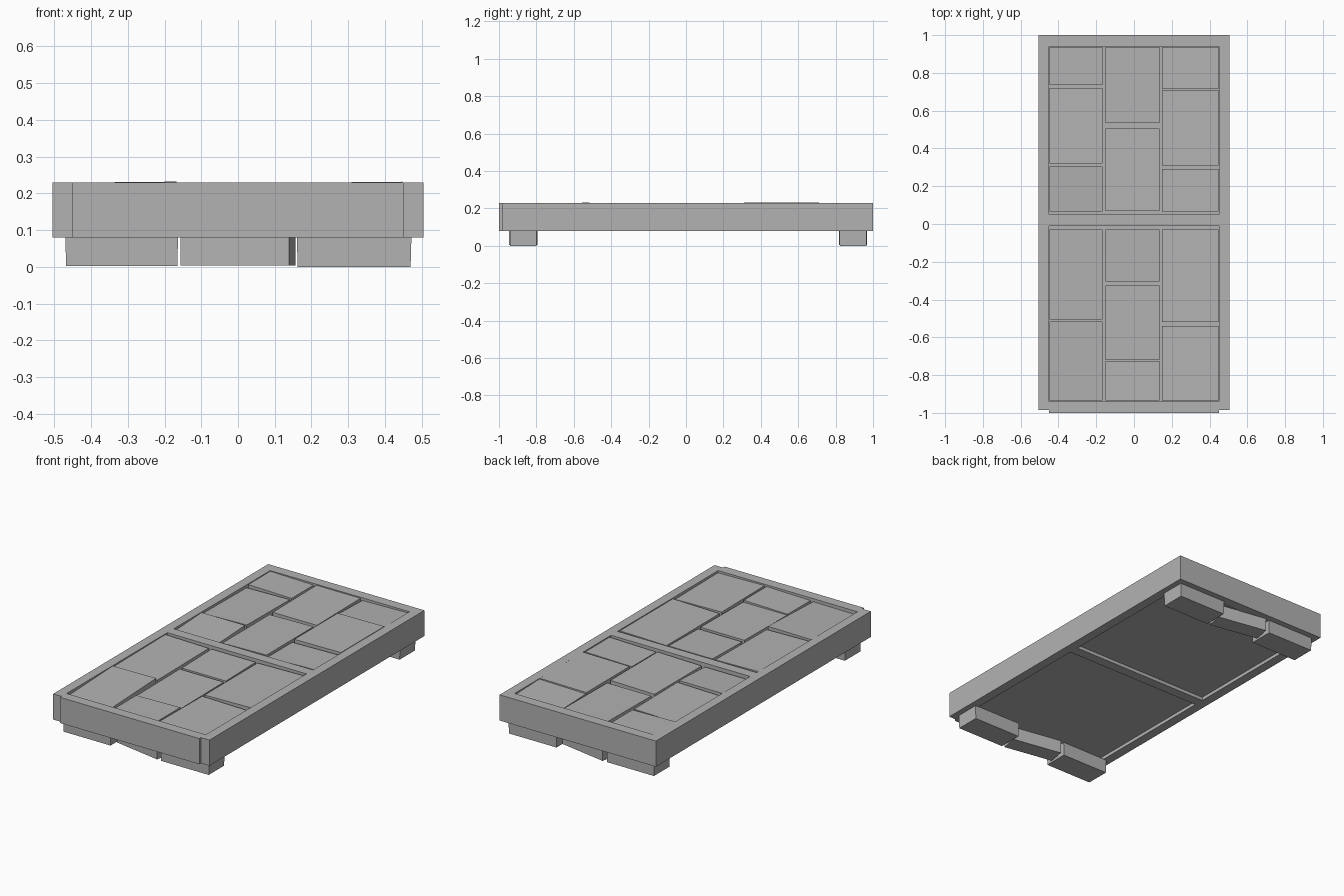
import bpy
import bmesh
import math
from mathutils import Matrix

if "Cube" in bpy.data.objects:
    bpy.data.objects.remove(bpy.data.objects["Cube"])

stone = bpy.data.materials.new("grey_stone")
stone.use_nodes = True
GREY = (0.45, 0.45, 0.45, 1)
stone.diffuse_color = GREY
stone.node_tree.nodes["Principled BSDF"].inputs["Base Color"].default_value = GREY


def block(name, x, y, z, slope=(0, 0), turn=0, taper=1):
    """Box over three ranges; the top may slope, the foot may taper or turn."""
    centre = [sum(r) / 2 for r in (x, y, z)]
    size = [r[1] - r[0] for r in (x, y, z)]
    bm = bmesh.new()
    bmesh.ops.create_cube(bm, size=1, matrix=Matrix.Diagonal((*size, 1)))
    for v in bm.verts:
        if v.co.z > 0:
            v.co.z += slope[0] * v.co.x + slope[1] * v.co.y
        else:
            v.co.x *= taper
            v.co.y *= taper
    mesh = bpy.data.meshes.new(name)
    bm.to_mesh(mesh)
    bm.free()
    mesh.materials.append(stone)
    obj = bpy.data.objects.new(name, mesh)
    obj.location = centre
    obj.rotation_euler.z = math.radians(turn)
    bpy.context.collection.objects.link(obj)
    return obj


# Outer frame and cross bar
FRAME_Z = (0.08, 0.23)
block("left_rail", (0.45, 0.505), (-0.985, 1), FRAME_Z)
block("right_rail", (-0.505, -0.45), (-0.985, 1), FRAME_Z)
block("front_rail", (-0.45, 0.45), (-1, -0.94), FRAME_Z)
block("back_rail", (-0.45, 0.45), (0.94, 1), FRAME_Z)
block("cross_bar", (-0.45, 0.45), (-0.01, 0.05), FRAME_Z)

# Recessed panels that carry the paving
block("front_panel", (-0.45, 0.45), (-0.94, -0.01), (0.10, 0.19))
block("back_panel", (-0.45, 0.45), (0.05, 0.94), (0.10, 0.19))

# Paving slabs: y range, top height, slope along x and y
RIGHT, MIDDLE, LEFT = (-0.448, -0.168), (-0.15, 0.135), (0.147, 0.448)
paving = {
    "right": (RIGHT, [
        (-0.935, -0.515, 0.222, 0.01, 0.04),
        (-0.505, -0.03, 0.222, -0.02, 0.01),
        (0.065, 0.305, 0.222, 0, 0.05),
        (0.32, 0.72, 0.219, 0.02, -0.01),
        (0.735, 0.938, 0.224, -0.02, 0)]),
    "middle": (MIDDLE, [
        (-0.935, -0.725, 0.22, 0.02, 0),
        (-0.72, -0.325, 0.216, 0, 0.01),
        (-0.305, -0.03, 0.219, 0, 0.02),
        (0.07, 0.505, 0.222, 0.02, 0),
        (0.535, 0.938, 0.223, 0, 0.01)]),
    "left": (LEFT, [
        (-0.935, -0.54, 0.22, -0.02, -0.01),
        (-0.52, -0.03, 0.223, 0.02, 0),
        (0.065, 0.29, 0.222, 0.02, 0),
        (0.31, 0.71, 0.23, 0.01, 0),
        (0.715, 0.938, 0.222, 0.02, -0.03)]),
}
for side, (x, slabs) in paving.items():
    for i, (y0, y1, top, sx, sy) in enumerate(slabs):
        block(f"{side}_slab_{i + 1}", x, (y0, y1), (0.15, top), (sx, sy))

# Rows of three supporting stones, the middle one set askew
for end, y in (("front", -0.87), ("back", 0.893)):
    outer = (y - 0.072, y + 0.072)
    block(f"{end}_right_foot", (-0.47, -0.163), outer, (0.002, 0.082), taper=0.985)
    block(f"{end}_left_foot", (0.16, 0.472), outer, (0, 0.082), taper=0.985)
    block(f"{end}_middle_foot", (-0.15, 0.15), (y - 0.05, y + 0.05),
          (0.004, 0.082), turn=-10)
